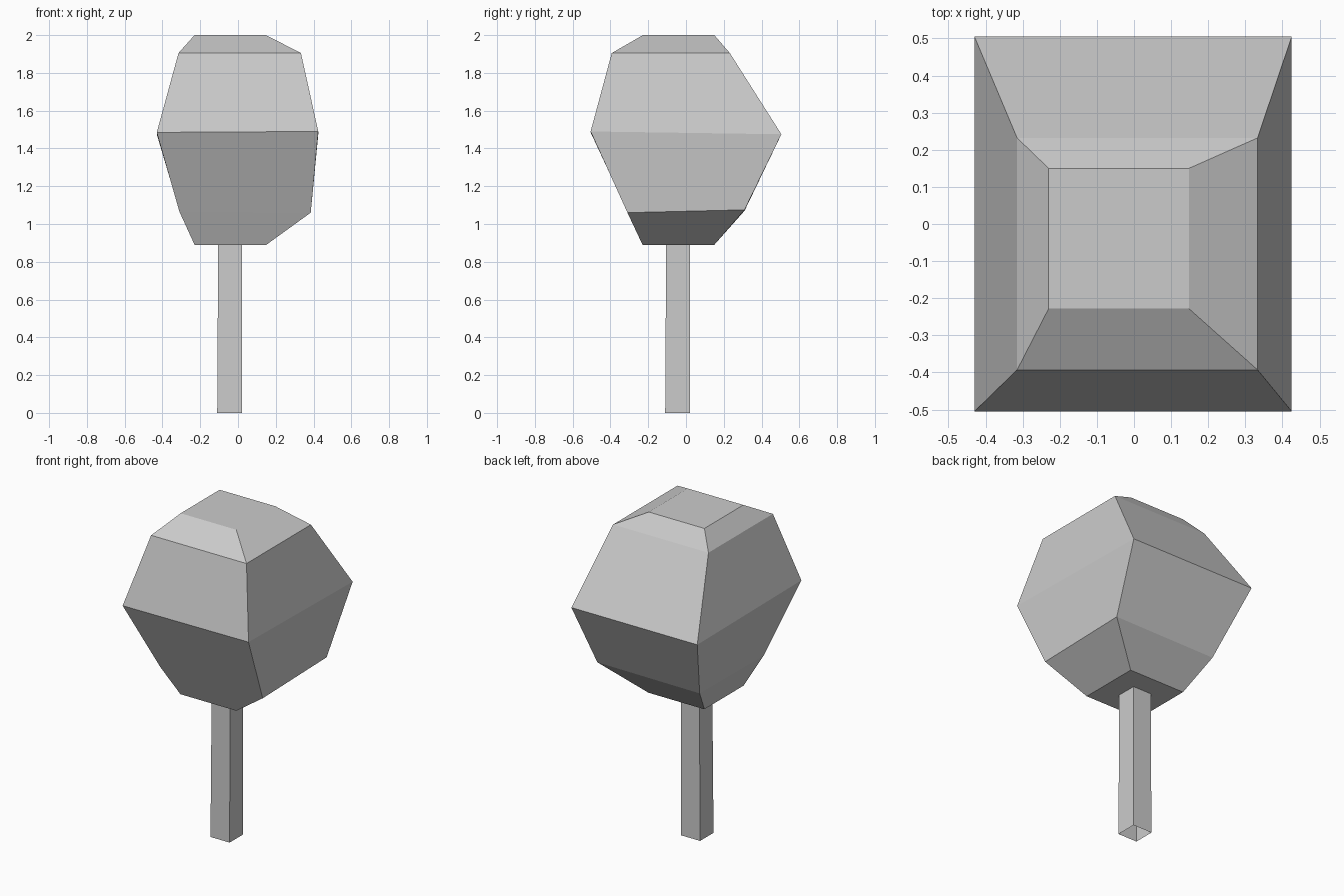
import bpy

if "Cube" in bpy.data.objects:
    bpy.data.objects.remove(bpy.data.objects["Cube"])

# one flat grey for the whole tree
grey = bpy.data.materials.new("plain grey")
grey.diffuse_color = (0.6, 0.6, 0.6, 1)
grey.use_nodes = True
grey.node_tree.nodes["Principled BSDF"].inputs["Base Color"].default_value = grey.diffuse_color


def loft(name, rings, close_bottom=True):
    """Stack four-cornered rings (x0, x1, y0, y1, corner heights) into a shell."""
    verts = []
    for x0, x1, y0, y1, z in rings:
        corners = ((x0, y0), (x1, y0), (x1, y1), (x0, y1))
        verts += [(x, y, h) for (x, y), h in zip(corners, z)]
    faces = [(4 * r + i, 4 * r + (i + 1) % 4, 4 * r + 4 + (i + 1) % 4, 4 * r + 4 + i)
             for r in range(len(rings) - 1) for i in range(4)]
    n = len(verts)
    faces.append((n - 4, n - 3, n - 2, n - 1))
    if close_bottom:
        faces.append((3, 2, 1, 0))
    mesh = bpy.data.meshes.new(name)
    mesh.from_pydata(verts, [], faces)
    mesh.materials.append(grey)
    obj = bpy.data.objects.new(name, mesh)
    bpy.context.collection.objects.link(obj)
    return obj


# square trunk, open underneath
loft("trunk", [(-0.11, 0.02, -0.11, 0.02, (0,) * 4),
               (-0.105, 0.02, -0.105, 0.02, (0.9,) * 4)], close_bottom=False)

# lopsided faceted crown
loft("crown", [
    (-0.23, 0.15, -0.23, 0.15, (0.89,) * 4),
    (-0.31, 0.385, -0.31, 0.31, (1.065, 1.06, 1.075, 1.07)),
    (-0.43, 0.425, -0.505, 0.505, (1.485, 1.49, 1.475, 1.475)),
    (-0.315, 0.333, -0.393, 0.232, (1.905,) * 4),
    (-0.23, 0.148, -0.228, 0.15, (2.0,) * 4),
])
